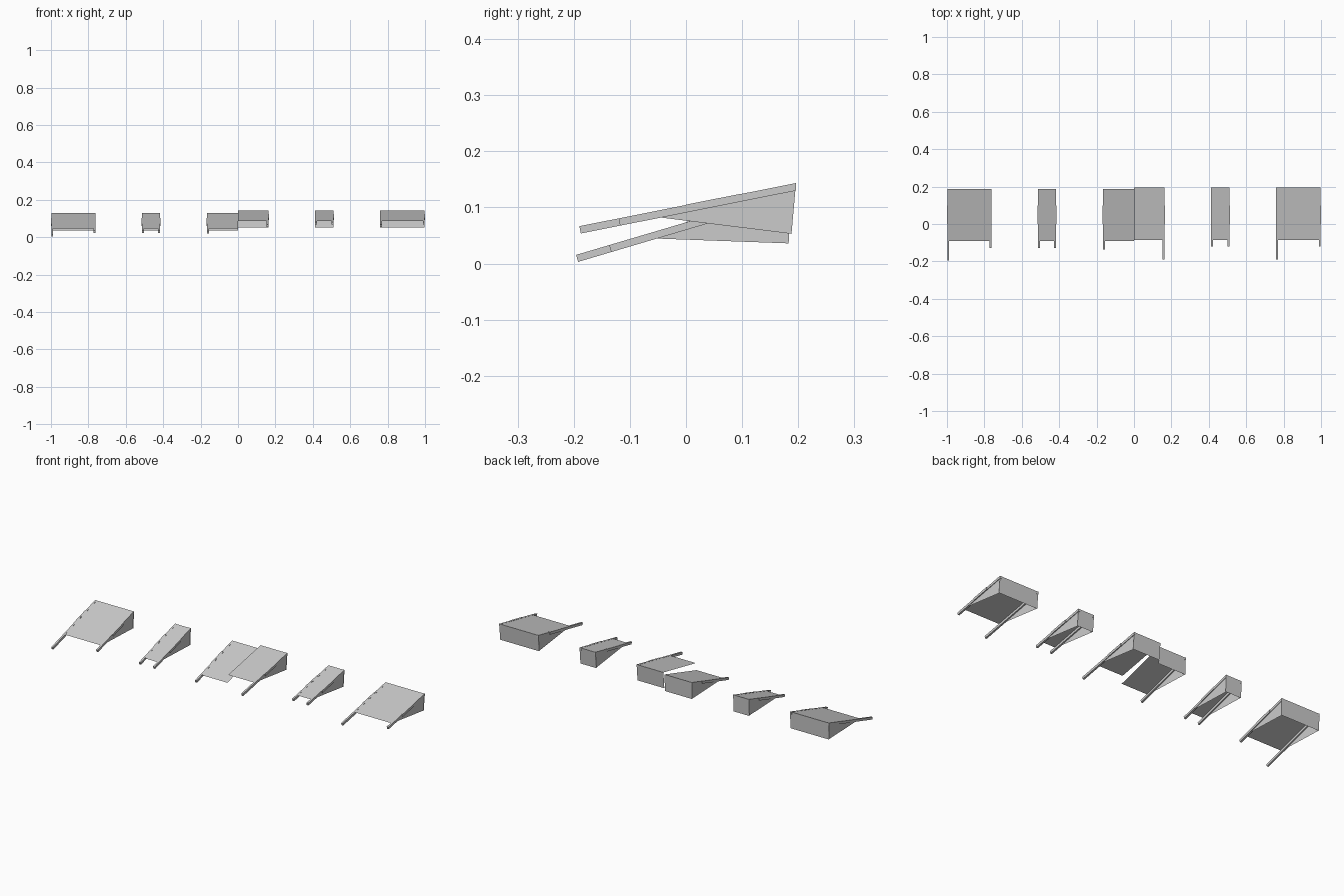
import bpy

if "Cube" in bpy.data.objects:
    bpy.data.objects.remove(bpy.data.objects["Cube"])

RAIL_W, RAIL_H = 0.010, 0.013


def make_mesh(name, verts, faces):
    me = bpy.data.meshes.new(name)
    me.from_pydata(verts, [], faces)
    ob = bpy.data.objects.new(name, me)
    bpy.context.collection.objects.link(ob)
    return ob


def prism(name, profile, x0, x1):
    """Extrude a four-point (y, z) profile from x0 to x1."""
    n = len(profile)
    verts = [(x, y, z) for x in (x0, x1) for y, z in profile]
    faces = [tuple(range(n)), tuple(range(2 * n - 1, n - 1, -1))]
    faces += [(i, n + i, n + (i + 1) % n, (i + 1) % n) for i in range(n)]
    return make_mesh(name, verts, faces)


class Bank:
    """Side profile shared by one group: lip, back top and back bottom."""
    def __init__(self, lip, top, bottom):
        self.lip, self.top, self.bottom = lip, top, bottom
        self.slope = (top[1] - lip[1]) / (top[0] - lip[0])

    def z(self, y):
        return self.lip[1] + (y - self.lip[0]) * self.slope

    def bar(self, y0, y1, lift=0.0):
        # square-ended bar just under the sloping line
        d = RAIL_H * self.slope
        return [(y0, self.z(y0) + lift), (y1, self.z(y1) + lift),
                (y1, self.z(y1) - RAIL_H), (y0 + d, self.z(y0 + d) - RAIL_H)]


def unit(name, bank, x0, x1, left_end, right_end):
    l, t, b = bank.lip, bank.top, bank.bottom
    # sloping cover and back wall, open underneath
    make_mesh(name + "_cover", [(x0, *l), (x1, *l), (x1, *t), (x0, *t)], [(0, 1, 2, 3)])
    make_mesh(name + "_back_wall", [(x0, *t), (x1, *t), (x1, *b), (x0, *b)], [(0, 1, 2, 3)])
    for label, x, s, end in (("left", x0, 1, left_end), ("right", x1, -1, right_end)):
        if end is None:
            continue
        # triangular cheek, side rail and rail joint
        make_mesh(f"{name}_{label}_cheek",
                  [(x + s * 0.003, *p) for p in (l, t, b)], [(0, 1, 2)])
        xs = sorted((x, x + s * RAIL_W))
        prism(f"{name}_{label}_rail", bank.bar(end, t[0], 0.0005), *xs)
        xs = sorted((x - s * 0.002, x + s * 0.006))
        prism(f"{name}_{label}_rail_joint", bank.bar(0.0, 0.098, 0.001), *xs)


low = Bank((-0.091, 0.046), (0.186, 0.128), (0.183, 0.036))
high = Bank((-0.085, 0.087), (0.196, 0.143), (0.188, 0.053))

unit("outer_left", low, -0.998, -0.763, -0.196, -0.128)
unit("middle_left", low, -0.513, -0.417, -0.128, -0.128)
unit("centre_left", low, -0.166, 0.0, -0.137, None)
unit("centre_right", high, 0.0, 0.163, None, -0.190)
unit("middle_right", high, 0.413, 0.510, -0.120, -0.120)
unit("outer_right", high, 0.760, 0.998, -0.190, -0.120)
